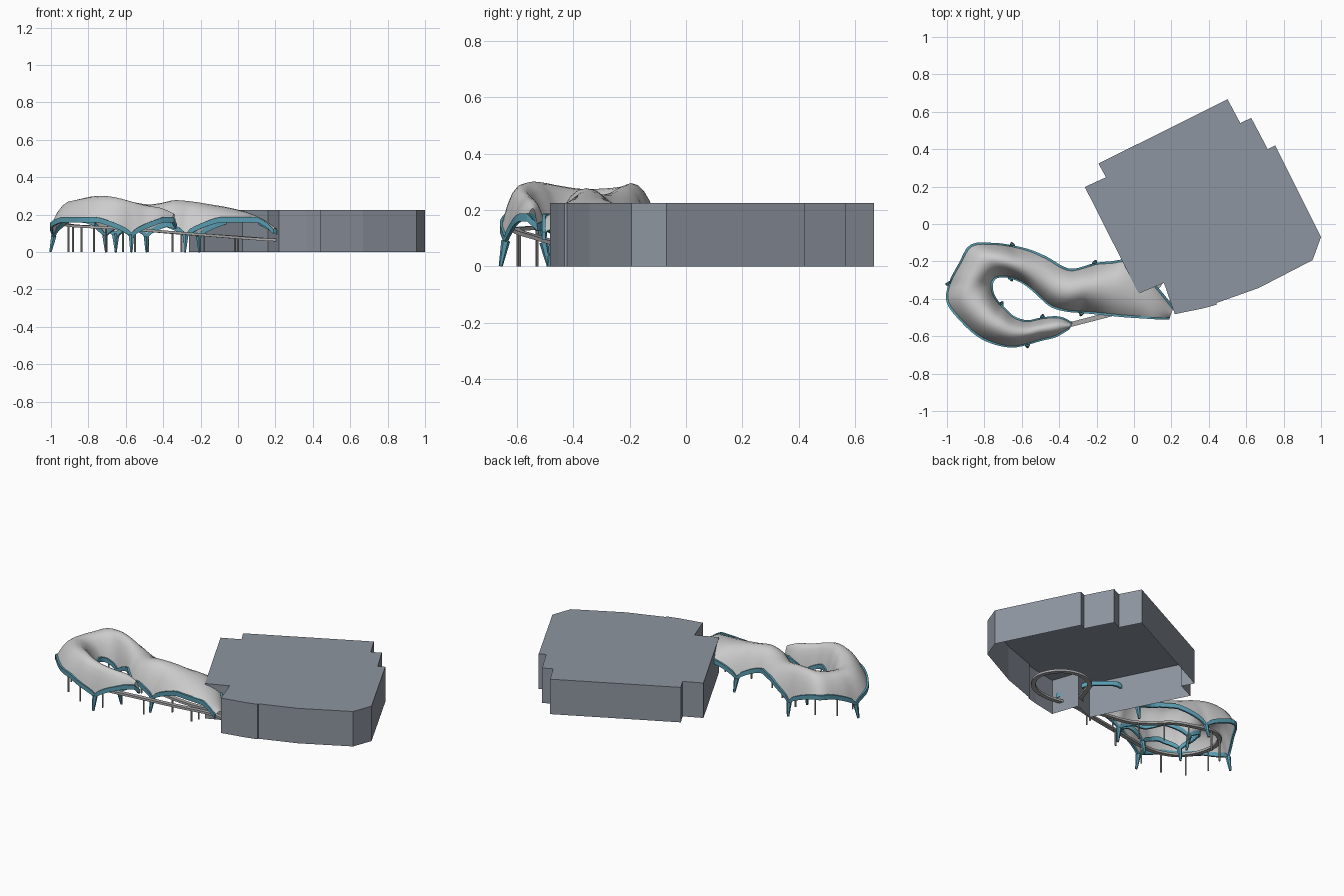
import bpy, bmesh, math
from mathutils import Vector

if "Cube" in bpy.data.objects:
    bpy.data.objects.remove(bpy.data.objects["Cube"])


def material(name, rgb):
    m = bpy.data.materials.new(name)
    m.diffuse_color = (*rgb, 1)
    m.use_nodes = True
    m.node_tree.nodes["Principled BSDF"].inputs["Base Color"].default_value = m.diffuse_color
    return m


TEAL = material("teal", (0.10, 0.33, 0.43))
DARK = material("slate", (0.27, 0.30, 0.35))
STEEL = material("steel", (0.40, 0.40, 0.40))


def finish(name, bm, mat=None, smooth=False):
    bmesh.ops.recalc_face_normals(bm, faces=bm.faces)
    me = bpy.data.meshes.new(name)
    bm.to_mesh(me)
    bm.free()
    ob = bpy.data.objects.new(name, me)
    bpy.context.collection.objects.link(ob)
    if mat:
        me.materials.append(mat)
    if smooth:
        for p in me.polygons:
            p.use_smooth = True
    return ob


def grid(name, rows, mat=None, smooth=False, thick=0, closed=False):
    bm = bmesh.new()
    vs = [[bm.verts.new(p) for p in r] for r in rows]
    n = len(vs)
    for i in range(n if closed else n - 1):
        a, b = vs[i], vs[(i + 1) % n]
        for j in range(len(a) - 1):
            bm.faces.new((a[j], a[j + 1], b[j + 1], b[j]))
    ob = finish(name, bm, mat, smooth)
    if thick:
        mod = ob.modifiers.new("thickness", 'SOLIDIFY')
        mod.thickness, mod.offset = thick, 0
    return ob


def spline(pts, sub, closed=False):
    # Catmull-Rom through the points
    pts = [Vector(p) for p in pts]
    n = len(pts)
    get = (lambda i: pts[i % n]) if closed else (lambda i: pts[min(max(i, 0), n - 1)])
    out = []
    for i in range(n if closed else n - 1):
        a, b, c, d = (get(i + k) for k in (-1, 0, 1, 2))
        for s in range(sub):
            t = s / sub
            out.append(0.5 * (2 * b + (c - a) * t + (2 * a - 5 * b + 4 * c - d) * t * t
                              + (3 * b - a - 3 * c + d) * t ** 3))
    if not closed:
        out.append(pts[-1])
    return out


def rod(name, a, b, r1, r2, sides, mat):
    bm = bmesh.new()
    a, b = Vector(a), Vector(b)
    bmesh.ops.create_cone(bm, cap_ends=True, segments=sides, radius1=r1, radius2=r2,
                          depth=(b - a).length)
    q = Vector((0, 0, 1)).rotation_difference(b - a)
    for v in bm.verts:
        v.co = q @ v.co + (a + b) / 2
    return finish(name, bm, mat)


# Main building: walls and roof, open underneath
plan = [(-.263, .198), (-.15, .25), (-.19, .323), (.50, .667), (.568, .54), (.627, .567),
        (.715, .40), (.755, .42), (1.0, -.07), (.955, -.193), (.667, -.342), (.442, -.422),
        (.44, -.432), (.367, -.452), (.218, -.482), (.16, -.315), (.025, -.372)]
bm = bmesh.new()
low = [bm.verts.new((x, y, 0)) for x, y in plan]
top = [bm.verts.new((x, y, .225)) for x, y in plan]
for i in range(len(plan)):
    k = (i + 1) % len(plan)
    bm.faces.new((low[i], low[k], top[k], top[i]))
bm.faces.new(top)
finish("building", bm, DARK)

# Canopy: outer edge, inner edge and crest height at matching stations
outer = [(-.35, -.56), (-.42, -.60), (-.50, -.62), (-.57, -.64), (-.65, -.655), (-.74, -.64),
         (-.83, -.60), (-.92, -.52), (-.995, -.42), (-.985, -.32), (-.93, -.21), (-.87, -.115),
         (-.75, -.107), (-.65, -.12), (-.55, -.145), (-.46, -.185), (-.385, -.23), (-.32, -.245),
         (-.21, -.215), (-.12, -.205), (-.04, -.20), (.05, -.27), (.13, -.35), (.21, -.45)]
inner = [(-.333, -.53), (-.40, -.50), (-.49, -.505), (-.57, -.52), (-.64, -.50), (-.69, -.455),
         (-.73, -.415), (-.755, -.37), (-.76, -.33), (-.755, -.305), (-.735, -.285), (-.70, -.28),
         (-.66, -.285), (-.60, -.31), (-.55, -.345), (-.50, -.39), (-.44, -.44), (-.36, -.463),
         (-.28, -.47), (-.18, -.48), (-.06, -.492), (.06, -.50), (.14, -.505), (.19, -.505)]
crest = [.205, .235, .25, .27, .29, .30, .297, .285, .275, .275, .28, .29,
         .295, .285, .265, .255, .262, .277, .27, .255, .238, .21, .175, .13]
outer_legs = [(-.57, -.642), (-.985, -.32), (-.65, -.12), (-.21, -.215)]
inner_legs = [(-.49, -.505), (-.71, -.436), (-.655, -.287), (-.28, -.47)]
SUB = 4
crests = [p.x for p in spline([(c, 0, 0) for c in crest], SUB)]


def edge(pts, legs):
    # edge rises in scallops between the legs
    out = []
    for p, c in zip(spline([(x, y, 0) for x, y in pts], SUB), crests):
        d = min(math.hypot(p.x - x, p.y - y) for x, y in legs)
        out.append(Vector((p.x, p.y, min(.085 + .09 * min(1, d / .18) ** .6, c - .02))))
    return out


edge_o, edge_i = edge(outer, outer_legs), edge(inner, inner_legs)
rows = []
for o, i, c in zip(edge_o, edge_i, crests):
    row = []
    for k in range(13):
        s = -math.cos(math.pi * k / 12)
        p = o.lerp(i, (s + 1) / 2)
        p.z += (c - p.z) * (1 - abs(s) ** 2.3)
        row.append(p)
    rows.append(row)
grid("canopy", rows, None, True)

# Teal rim running round the canopy edge
rim = edge_o[::-1] + edge_i
grid("canopy_rim", [(p + Vector((0, 0, .012)), p - Vector((0, 0, .016))) for p in rim],
     TEAL, False, .012)

# Splayed legs below the low points of the rim
for side, legs, rail, other in (("outer", outer_legs, edge_o, edge_i),
                                ("inner", inner_legs, edge_i, edge_o)):
    for n, (x, y) in enumerate(legs):
        k = min(range(len(rail)), key=lambda j: math.hypot(rail[j].x - x, rail[j].y - y))
        p = rail[k]
        away = p - other[k]
        away.z = 0
        foot = p + away.normalized() * .018
        foot.z = 0
        rod(f"{side}_leg_{n + 1}", foot, p, .007, .016, 6, TEAL)

# Walkway: closed ramp under the canopy and round inside the building
path = spline([(.10, -.42, .07), (.30, -.43, .06), (.44, -.385, .06), (.50, -.27, .06),
               (.44, -.15, .06), (.32, -.105, .06), (.21, -.15, .06), (.165, -.25, .065),
               (.12, -.34, .07), (0, -.40, .08), (-.15, -.41, .09), (-.30, -.395, .10),
               (-.42, -.34, .11), (-.52, -.27, .12), (-.64, -.23, .125), (-.77, -.215, .135),
               (-.87, -.26, .14), (-.91, -.36, .145), (-.88, -.47, .14), (-.80, -.56, .135),
               (-.68, -.60, .13), (-.55, -.59, .12), (-.35, -.54, .105), (-.10, -.475, .085)],
              5, True)
rails = []
for i, p in enumerate(path):
    t = path[(i + 1) % len(path)] - path[i - 1]
    side = Vector((-t.y, t.x, 0)).normalized() * .013
    rails.append((p - side, p + side))
grid("walkway", rails, STEEL, False, .014, True)

# Slim posts holding the walkway
for n, i in enumerate(range(45, len(path), 6)):
    p = path[i]
    rod(f"walkway_post_{n + 1}", (p.x, p.y, 0), p, .005, .005, 8, STEEL)
